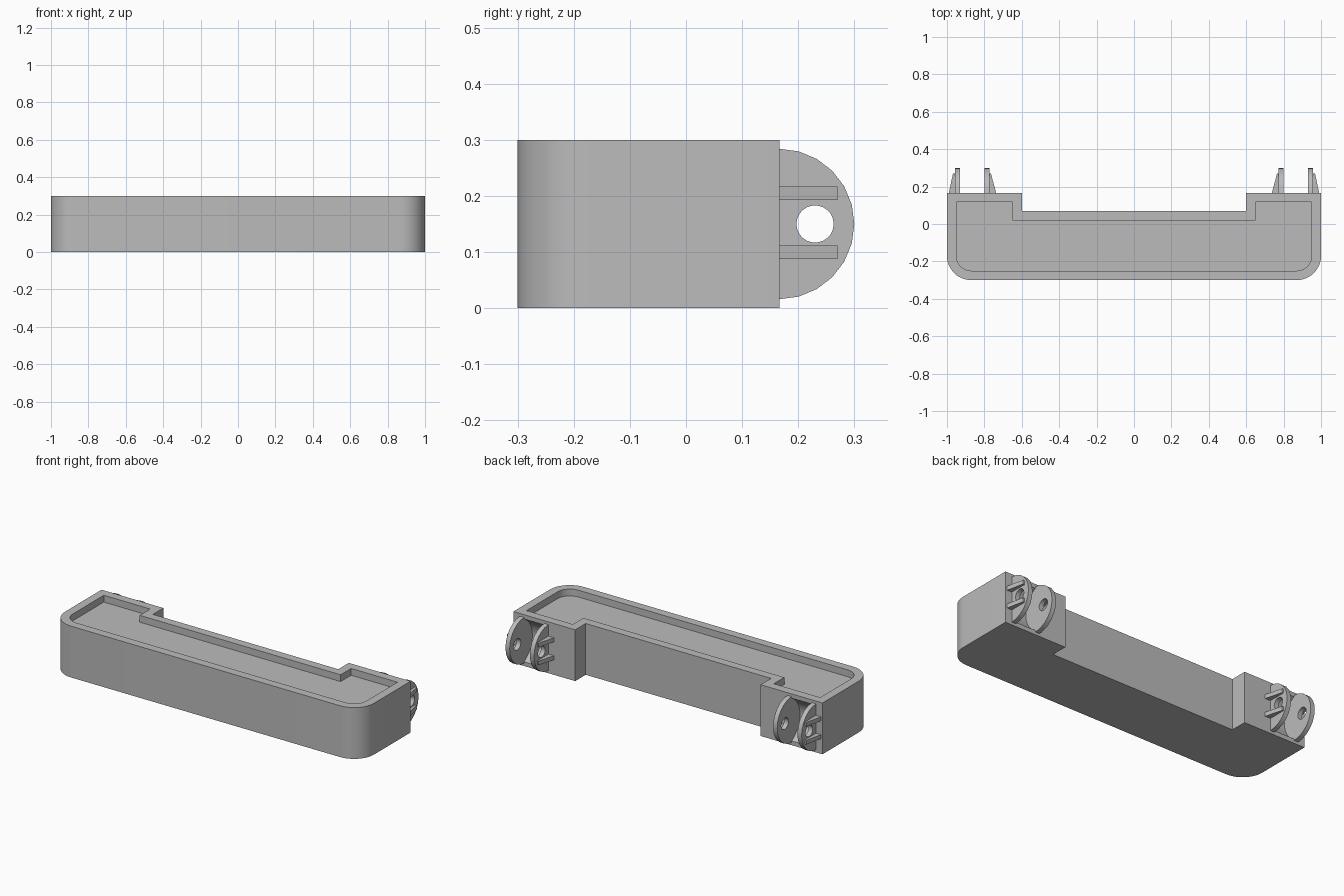
import bpy
import bmesh
from math import sin, cos, pi
from mathutils import Vector

cube = bpy.data.objects.get("Cube")
if cube:
    bpy.data.objects.remove(cube, do_unlink=True)

grey = bpy.data.materials.new("plain grey")
grey.use_nodes = True
GREY = (0.5, 0.5, 0.5, 1)
grey.diffuse_color = GREY
grey.node_tree.nodes["Principled BSDF"].inputs["Base Color"].default_value = GREY

HEIGHT, FLOOR, WALL = 0.30, 0.26, 0.05
BACK, MID_Z, PIN_Y = 0.167, 0.15, 0.23


def finish(name, bm):
    bmesh.ops.recalc_face_normals(bm, faces=bm.faces)
    mesh = bpy.data.meshes.new(name)
    bm.to_mesh(mesh)
    bm.free()
    mesh.materials.append(grey)
    ob = bpy.data.objects.new(name, mesh)
    bpy.context.collection.objects.link(ob)
    return ob


def prism(name, points, depth):
    """Extrude a closed outline of 3D points along a vector."""
    bm = bmesh.new()
    face = bm.faces.new([bm.verts.new(p) for p in points])
    new = bmesh.ops.extrude_face_region(bm, geom=[face])["geom"]
    verts = [g for g in new if isinstance(g, bmesh.types.BMVert)]
    bmesh.ops.translate(bm, verts=verts, vec=Vector(depth))
    return finish(name, bm)


def arc(cy, cz, r, start, end, steps):
    return [(cy + r * cos(start + (end - start) * i / steps),
             cz + r * sin(start + (end - start) * i / steps)) for i in range(steps + 1)]


def disc(name, x0, x1, r):
    """Round cutter on the hinge pin axis."""
    ring = arc(PIN_Y, MID_Z, r, 0, 2 * pi, 48)[:-1]
    return prism(name, [(x0, y, z) for y, z in ring], (x1 - x0, 0, 0))


def cut(ob, cutter):
    cutter.hide_render = True
    mod = ob.modifiers.new("cut", "BOOLEAN")
    mod.operation, mod.solver, mod.object = "DIFFERENCE", "EXACT", cutter
    bpy.context.view_layer.objects.active = ob
    bpy.ops.object.modifier_apply(modifier=mod.name)
    bpy.data.objects.remove(cutter, do_unlink=True)


def smooth(ob):
    bpy.ops.object.select_all(action="DESELECT")
    ob.select_set(True)
    bpy.context.view_layer.objects.active = ob
    bpy.ops.object.shade_smooth_by_angle(angle=pi / 7)


def outline(inset):
    """Tray outline: rounded front corners and a wide step in the back."""
    half = [(0.6 + inset, 0.07 - inset), (0.6 + inset, BACK - inset), (1 - inset, BACK - inset)]
    half += arc(0.87, -0.17, 0.13 - inset, 0, -pi / 2, 12)
    return half + [(-x, y) for x, y in reversed(half)]


# Tray body with a shallow recess in the top
bm = bmesh.new()
loops = [[bm.verts.new((x, y, z)) for x, y in outline(inset)]
         for inset, z in ((0, 0), (0, HEIGHT), (WALL, HEIGHT), (WALL, FLOOR))]
for a, b in zip(loops, loops[1:]):
    for i in range(len(a)):
        j = (i + 1) % len(a)
        bm.faces.new((a[i], a[j], b[j], b[i]))
bm.faces.new(loops[0])
bm.faces.new(loops[-1])
body = finish("tray_body", bm)

# Rounded hinge clearance between each pair of lugs
for s in (-1, 1):
    cut(body, disc("clearance_cutter", s * 0.80, s * 0.931, 0.14))
smooth(body)

# Hinge lugs with pin holes, each braced by two tapered ribs
for side, s in (("left", 1), ("right", -1)):
    for place, x0, x1, base, tip in (("inner", 0.80, 0.773, 0.737, 0.765),
                                     ("outer", 0.931, 0.958, 0.99, 0.968)):
        label = f"{side}_{place}"
        half_round = arc(BACK - 0.001, MID_Z, 0.134, -pi / 2, pi / 2, 12)
        lug = prism(label + "_lug", [(s * x0, y, z) for y, z in half_round],
                    (s * (x1 - x0), 0, 0))
        cut(lug, disc("hole_cutter", s * 0.7, s * 1.05, 0.033))
        smooth(lug)
        for level, z in (("lower", 0.088), ("upper", 0.193)):
            rib = [(x1, BACK - 0.001), (base, BACK - 0.001), (tip, 0.27), (x1, 0.27)]
            prism(f"{label}_{level}_rib", [(s * x, y, z) for x, y in rib], (0, 0, 0.024))
